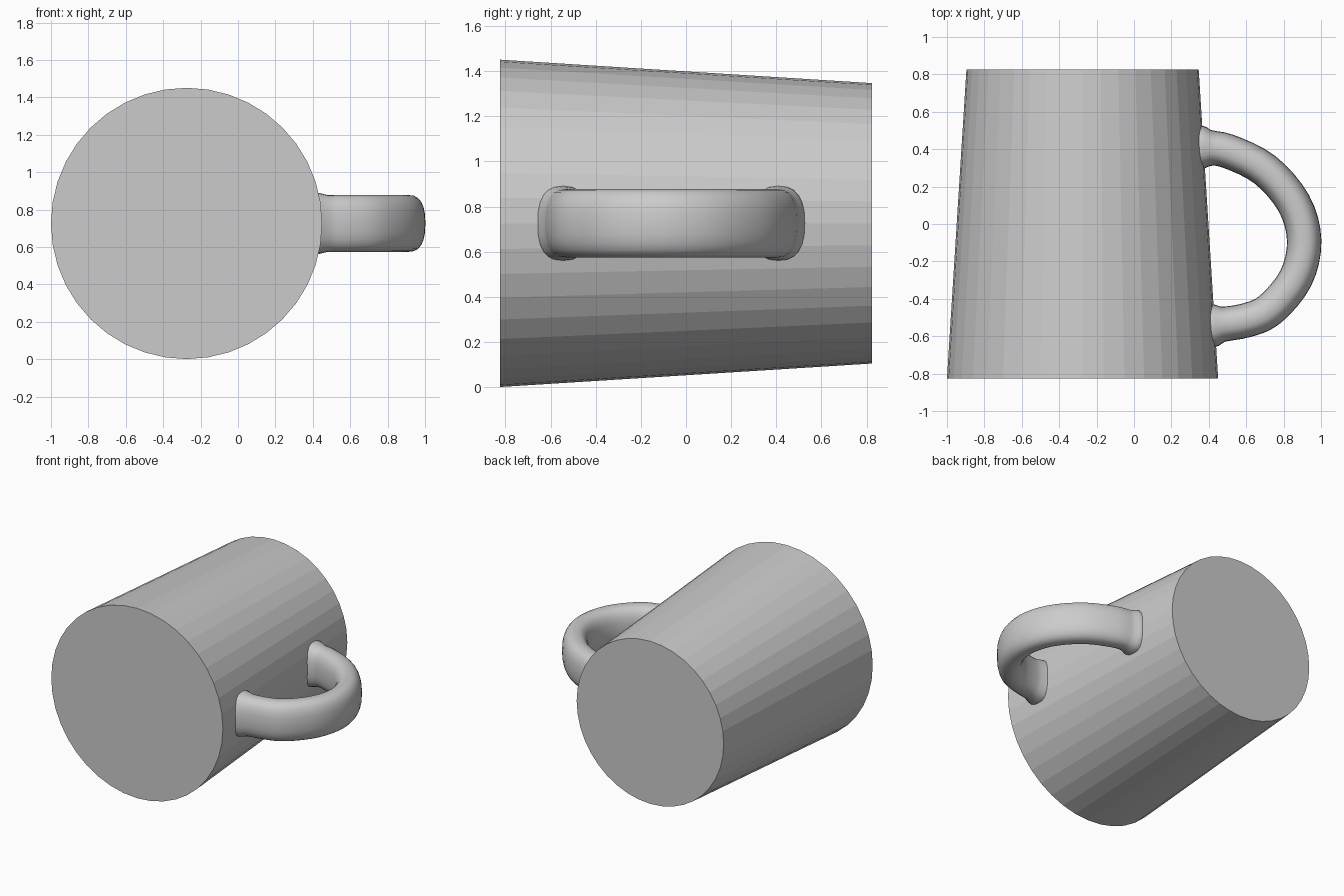
import bpy, bmesh, math
from mathutils import Vector

cube = bpy.data.objects.get("Cube")
if cube:
    bpy.data.objects.remove(cube, do_unlink=True)

grey = bpy.data.materials.new("light_grey")
grey.use_nodes = True
grey.diffuse_color = (0.6, 0.6, 0.6, 1)
grey.node_tree.nodes["Principled BSDF"].inputs["Base Color"].default_value = (0.6, 0.6, 0.6, 1)

AXIS_X, AXIS_Z = -0.275, 0.726


def loft(name, rings):
    """Skin a list of equal closed rings and cap both ends."""
    bm = bmesh.new()
    loops = [[bm.verts.new(p) for p in ring] for ring in rings]
    n = len(loops[0])
    for a, b in zip(loops, loops[1:]):
        for i in range(n):
            j = (i + 1) % n
            bm.faces.new((a[i], a[j], b[j], b[i]))
    bm.faces.new(loops[0])
    bm.faces.new(loops[-1])
    bmesh.ops.recalc_face_normals(bm, faces=bm.faces)
    mesh = bpy.data.meshes.new(name)
    bm.to_mesh(mesh)
    bm.free()
    mesh.materials.append(grey)
    obj = bpy.data.objects.new(name, mesh)
    bpy.context.collection.objects.link(obj)
    return obj


def smooth_path(points, steps):
    """Catmull-Rom curve through the points."""
    pts = [Vector(p) for p in points]
    pts = [2 * pts[0] - pts[1]] + pts + [2 * pts[-1] - pts[-2]]
    out = []
    for a, b, c, d in zip(pts, pts[1:], pts[2:], pts[3:]):
        for k in range(steps):
            t = k / steps
            out.append(0.5 * (2 * b + (c - a) * t + (2 * a - 5 * b + 4 * c - d) * t * t
                              + (3 * b - a - 3 * c + d) * t ** 3))
    return out + [pts[-2]]


# Tapered body lying on its side, closed at both ends
def circle(y, r, n=40):
    return [(AXIS_X + r * math.cos(math.tau * i / n), y, AXIS_Z + r * math.sin(math.tau * i / n))
            for i in range(n)]


loft("mug_body", [circle(-0.825, 0.725), circle(0.825, 0.621)])

# Curved handle: rounded oblong section swept along a bow, flared where it meets the body
path = smooth_path([(0.30, 0.41), (0.38, 0.407), (0.50, 0.39), (0.70, 0.29), (0.855, 0.11),
                    (0.91, -0.09), (0.865, -0.29), (0.73, -0.455), (0.60, -0.515),
                    (0.44, -0.54), (0.35, -0.55)], 4)


def handle_ring(i, n=24):
    p = path[i]
    tangent = (path[min(i + 1, len(path) - 1)] - path[max(i - 1, 0)]).normalized()
    side = Vector((-tangent.y, tangent.x))
    wall = AXIS_X + 0.673 - 0.063 * p.y
    gap = max(p.x - wall, 0)
    flare = 0.026 * max(0, 1 - gap / 0.06) ** 2
    ring = []
    for k in range(n):
        c, s = math.cos(math.tau * k / n), math.sin(math.tau * k / n)
        u = math.copysign(abs(c) ** 0.8, c) * (0.092 + flare)
        v = math.copysign(abs(s) ** 0.8, s) * (0.152 + flare * 0.5)
        ring.append((p.x + side.x * u, p.y + side.y * u, AXIS_Z + v))
    return ring


handle = loft("mug_handle", [handle_ring(i) for i in range(len(path))])
bpy.ops.object.select_all(action='DESELECT')
bpy.context.view_layer.objects.active = handle
handle.select_set(True)
bpy.ops.object.shade_smooth_by_angle(angle=math.radians(40))
